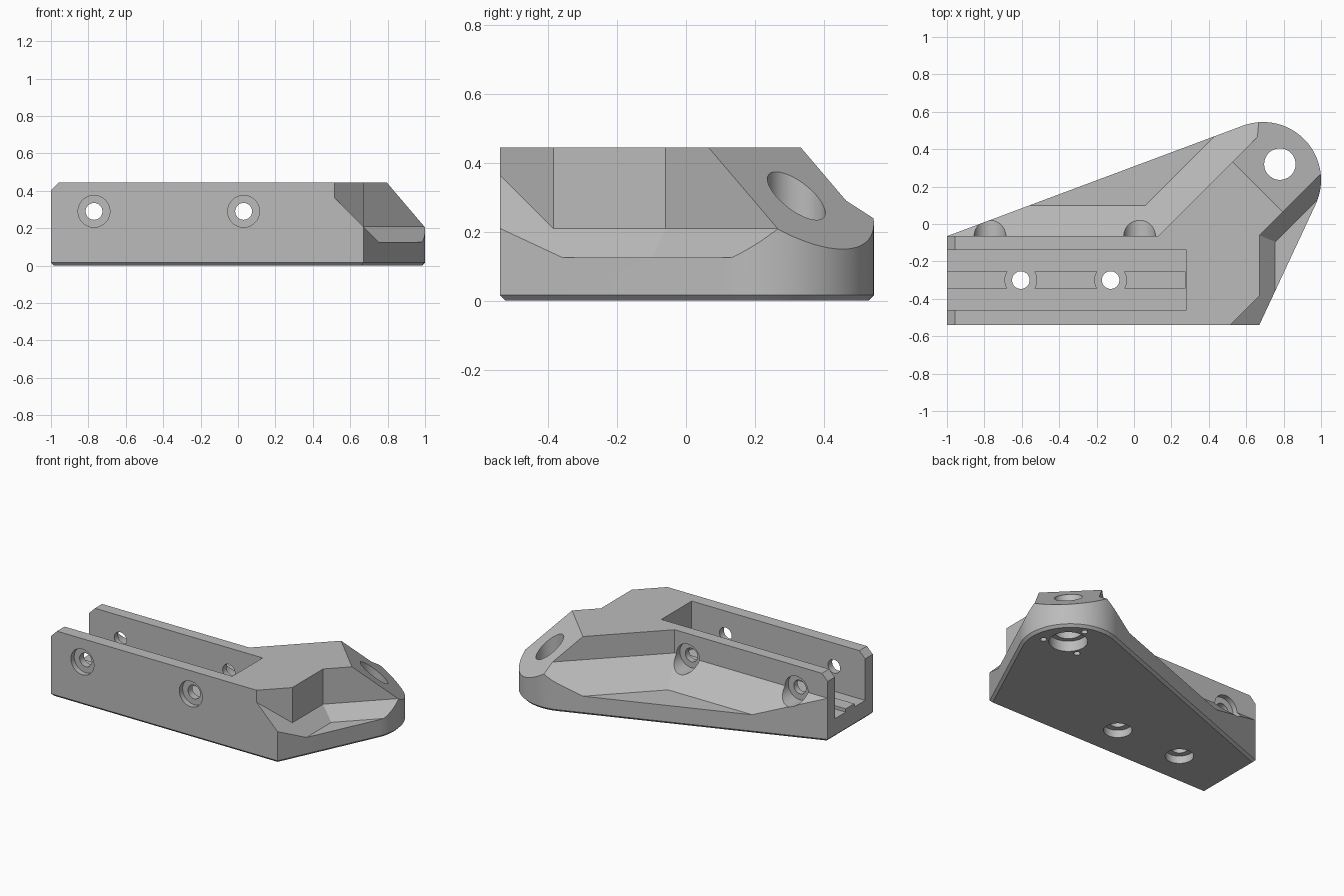
import bpy, bmesh
from math import cos, sin, pi, atan2, radians
from mathutils import Vector, Matrix

if "Cube" in bpy.data.objects:
    bpy.data.objects.remove(bpy.data.objects["Cube"])

grey = bpy.data.materials.new("plain_grey")
grey.use_nodes = True
grey.diffuse_color = (0.5, 0.5, 0.5, 1)
grey.node_tree.nodes["Principled BSDF"].inputs["Base Color"].default_value = (0.5, 0.5, 0.5, 1)

TOP = 0.445
RAIL_Z = 0.29
FRONT, BACK_WALL = -0.54, -0.065
CHANNEL = (-0.46, -0.14)
MID_Y = sum(CHANNEL) / 2
CHANNEL_END = 0.28
BOSS = Vector((0.69, 0.235))
BOSS_R = 0.31
EYE = (0.78, 0.32)
BOLTS = (-0.605, -0.125)
SIDE_BOLTS = (-0.77, 0.03)


def to_object(bm, name):
    bmesh.ops.recalc_face_normals(bm, faces=bm.faces)
    mesh = bpy.data.meshes.new(name)
    bm.to_mesh(mesh)
    bm.free()
    mesh.materials.append(grey)
    obj = bpy.data.objects.new(name, mesh)
    bpy.context.collection.objects.link(obj)
    return obj


def slice_off(bm, point, normal):
    """Remove everything on the normal's side of a plane and cap the cut."""
    bmesh.ops.bisect_plane(bm, geom=bm.verts[:] + bm.edges[:] + bm.faces[:],
                           plane_co=point, plane_no=normal, clear_outer=True)
    open_edges = [e for e in bm.edges if e.is_boundary]
    if open_edges:
        bmesh.ops.holes_fill(bm, edges=open_edges, sides=0)


def box(lo, hi):
    bm = bmesh.new()
    lo, hi = Vector(lo), Vector(hi)
    bmesh.ops.create_cube(bm, size=1, matrix=Matrix.LocRotScale((lo + hi) / 2, None, hi - lo))
    return bm


def pocket(planes):
    """Convex cutter: a big block trimmed by planes."""
    bm = box((-3, -3, 0.125), (3, 3, 1))
    for point, normal in planes:
        slice_off(bm, point, normal)
    return to_object(bm, "pocket_cutter")


def cylinder(start, end, radius, sides=48):
    bm = bmesh.new()
    start, end = Vector(start), Vector(end)
    axis = end - start
    turn = axis.to_track_quat("Z", "Y")
    bmesh.ops.create_cone(bm, cap_ends=True, segments=sides, radius1=radius, radius2=radius,
                          depth=axis.length,
                          matrix=Matrix.LocRotScale((start + end) / 2, turn, None))
    return to_object(bm, "hole_cutter")


def cut(target, cutter):
    mod = target.modifiers.new("cut", "BOOLEAN")
    mod.operation = "DIFFERENCE"
    mod.solver = "EXACT"
    mod.object = cutter
    bpy.context.view_layer.objects.active = target
    bpy.ops.object.modifier_apply(modifier=mod.name)
    bpy.data.objects.remove(cutter)


# Body outline: straight front and left end, two flanks tangent to a round nose
left_end = Vector((-1, -0.065))
right_corner = Vector((0.67, FRONT))


def tangent_angle(point, side):
    to_point = point - BOSS
    swing = cos_inverse(BOSS_R / to_point.length)
    return atan2(to_point.y, to_point.x) + side * swing


def cos_inverse(c):
    return atan2((1 - c * c) ** 0.5, c)


a0 = tangent_angle(right_corner, 1)
a1 = tangent_angle(left_end, -1) % (2 * pi)
steps = 32
outline = [Vector((-1, FRONT)), right_corner]
for i in range(steps + 1):
    a = a0 + (a1 - a0) * i / steps
    outline.append(BOSS + BOSS_R * Vector((cos(a), sin(a))))
outline.append(left_end)

bm = bmesh.new()
base = bm.faces.new([bm.verts.new((p.x, p.y, 0)) for p in outline])
up = bmesh.ops.extrude_face_region(bm, geom=[base])["geom"]
bmesh.ops.translate(bm, vec=(0, 0, TOP), verts=[v for v in up if isinstance(v, bmesh.types.BMVert)])
bmesh.ops.recalc_face_normals(bm, faces=bm.faces)

# Bevelled bottom edge, sloped nose, chamfered rail ends
bottom_edges = [e for e in bm.edges if all(v.co.z < 0.001 for v in e.verts)]
bmesh.ops.bevel(bm, geom=bottom_edges, offset=0.016, segments=1, affect="EDGES")
slice_off(bm, (0.79, 0.07, TOP), (0.83, 0.83, 2 ** 0.5))
slice_off(bm, (-1, 0, 0.402), (-1, 0, 1))
body = to_object(bm, "bracket_body")

# Back pocket: straight wall, diagonal wall, 45 degree slopes to a flat floor
s = 0.5 ** 0.5
bend = (0.13, BACK_WALL, RAIL_Z)
cut(body, pocket([(bend, (0, -1, 0)), (bend, (s, -s, 0)),
                  (bend, (0, -1, -1)), (bend, (s, -s, -1))]))

# Right pocket and its angled front corner
bend = (0.67, -0.06, 0.21)
cut(body, pocket([(bend, (-1, 0, 0)), (bend, (-s, s, 0)),
                  (bend, (-1, 0, -1)), (bend, (-s, s, -1))]))
cut(body, pocket([((0.67, -0.385, 0.21), (-s, s, 0)), (bend, (-1, 0, -1)),
                  ((0.69, 0, 0), (1, 0, 0)), ((0, -0.3, 0), (0, 1, 0))]))

# Long channel open at the left end
FLOOR = 0.125
cut(body, to_object(box((-1.5, CHANNEL[0], FLOOR), (CHANNEL_END, CHANNEL[1], 1)), "channel_cutter"))

# Cross bolts through both rails, with head recesses outside
for x in SIDE_BOLTS:
    cut(body, cylinder((x, -1, RAIL_Z), (x, 0.1, RAIL_Z), 0.045))
    cut(body, cylinder((x, -1, RAIL_Z), (x, FRONT + 0.035, RAIL_Z), 0.085))
    cut(body, cylinder((x, BACK_WALL - 0.035, RAIL_Z), (x, 0.3, RAIL_Z), 0.085))

# Floor bolts with head recesses underneath
for x in BOLTS:
    cut(body, cylinder((x, MID_Y, -1), (x, MID_Y, 0.3), 0.047))
    cut(body, cylinder((x, MID_Y, -1), (x, MID_Y, 0.05), 0.085))

# Nose hole with a wider seat and three small pilot holes below
cut(body, cylinder((*EYE, -1), (*EYE, 1), 0.084))
cut(body, cylinder((*EYE, -1), (*EYE, 0.07), 0.115))
for deg in (90, 210, 330):
    x = EYE[0] + 0.15 * cos(radians(deg))
    y = EYE[1] + 0.15 * sin(radians(deg))
    cut(body, cylinder((x, y, -1), (x, y, 0.06), 0.02, 16))

# Raised guide ridge on the channel floor, relieved around the bolts
ridge = to_object(box((-1, MID_Y - 0.045, FLOOR - 0.02), (CHANNEL_END - 0.005, MID_Y + 0.045, FLOOR + 0.022)),
                  "guide_ridge")
for x in BOLTS:
    cut(ridge, cylinder((x, MID_Y, -1), (x, MID_Y, 1), 0.085))

# Smooth round walls, keep the machined edges sharp
for obj in (body, ridge):
    bpy.ops.object.select_all(action="DESELECT")
    obj.select_set(True)
    bpy.context.view_layer.objects.active = obj
    bpy.ops.object.shade_smooth_by_angle(angle=radians(25))
